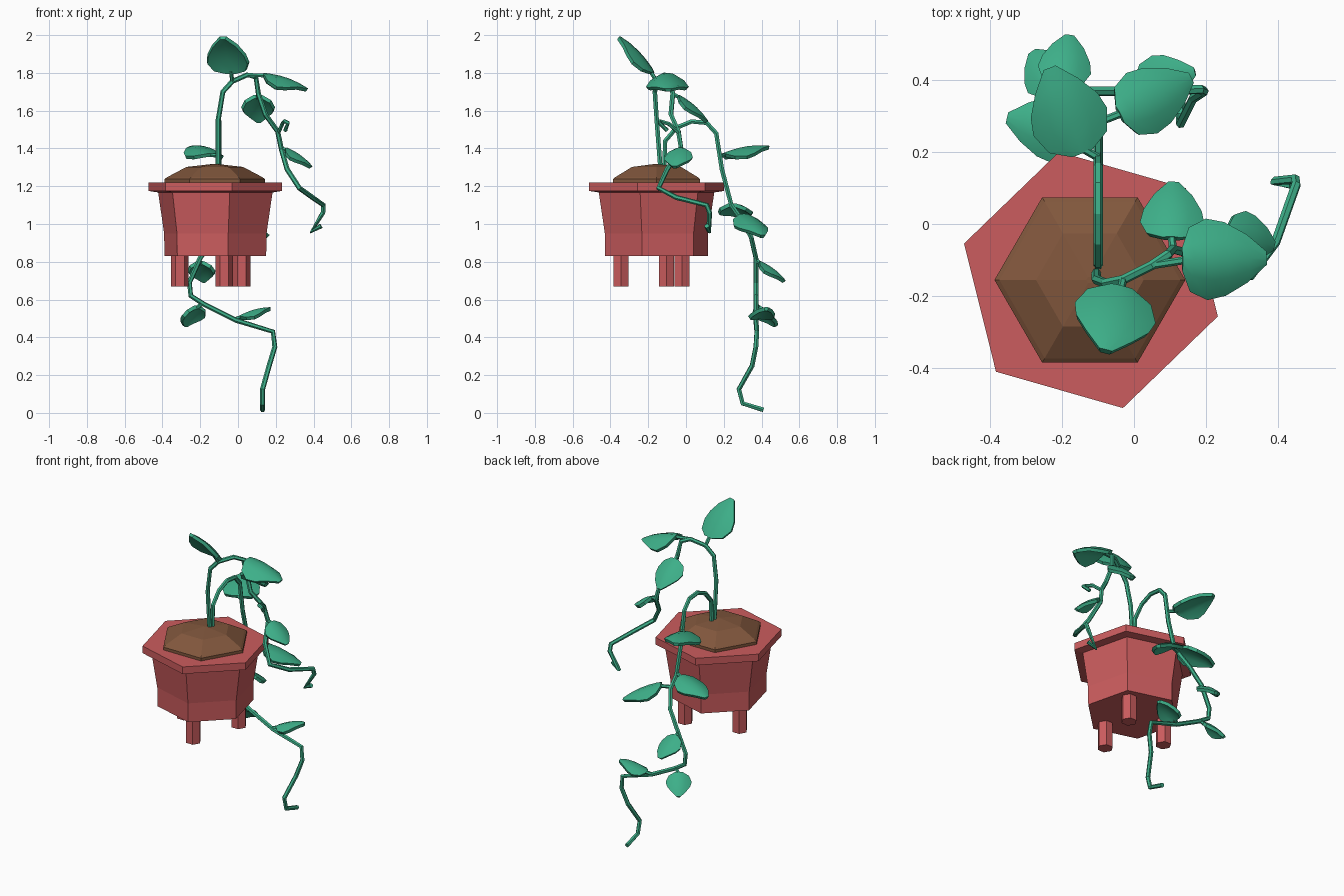
import bpy, bmesh, math
from mathutils import Vector

if "Cube" in bpy.data.objects:
    bpy.data.objects.remove(bpy.data.objects["Cube"])


def material(name, rgb):
    m = bpy.data.materials.new(name)
    m.diffuse_color = (*rgb, 1)
    m.use_nodes = True
    m.node_tree.nodes["Principled BSDF"].inputs["Base Color"].default_value = m.diffuse_color
    return m


RED = material("terracotta red", (0.60, 0.108, 0.112))
BROWN = material("soil brown", (0.22, 0.095, 0.046))
GREEN = material("leaf green", (0.047, 0.43, 0.25))
CX, CY = -0.12, -0.156


def make_object(name, bm, mat):
    bmesh.ops.recalc_face_normals(bm, faces=bm.faces)
    me = bpy.data.meshes.new(name)
    bm.to_mesh(me)
    bm.free()
    me.materials.append(mat)
    ob = bpy.data.objects.new(name, me)
    bpy.context.collection.objects.link(ob)
    return ob


def hex_lathe(name, profile, centre, degrees, mat):
    """Six-sided solid from a (radius, z) profile, capped at both ends."""
    bm = bmesh.new()
    rings = []
    for r, z in profile:
        rings.append([bm.verts.new((centre[0] + r * math.cos(math.radians(degrees + 60 * i)),
                                    centre[1] + r * math.sin(math.radians(degrees + 60 * i)), z))
                      for i in range(6)])
    for a, b in zip(rings, rings[1:]):
        for i in range(6):
            j = (i + 1) % 6
            bm.faces.new((a[i], a[j], b[j], b[i]))
    bm.faces.new(rings[0])
    bm.faces.new(rings[-1])
    return make_object(name, bm, mat)


def stem(name, points, radius=0.0135):
    """Low-poly tube along a path."""
    cu = bpy.data.curves.new(name, 'CURVE')
    cu.dimensions = '3D'
    cu.bevel_depth = radius
    cu.bevel_resolution = 1
    cu.use_fill_caps = True
    sp = cu.splines.new('POLY')
    sp.points.add(len(points) - 1)
    for p, co in zip(sp.points, points):
        p.co = (*co, 1)
    cu.materials.append(GREEN)
    ob = bpy.data.objects.new(name, cu)
    bpy.context.collection.objects.link(ob)
    bpy.ops.object.select_all(action='DESELECT')
    ob.select_set(True)
    bpy.context.view_layer.objects.active = ob
    bpy.ops.object.convert(target='MESH')
    for p in bpy.context.object.data.polygons:
        p.use_smooth = False


LEAF_OUTLINE = [(0, 0.25), (0.12, 0.78), (0.35, 1.0), (0.55, 0.9), (0.78, 0.58), (1, 0.14)]


def leaf(name, joint, base, tip, width, droop=0.2):
    """Arched leaf from base to tip, with a short stalk back to the vine."""
    joint, base, tip = Vector(joint), Vector(base), Vector(tip)
    d = tip - base
    side = d.cross(Vector((0, 0, 1))).normalized()
    up = side.cross(d).normalized()
    bm = bmesh.new()
    rows = []
    for u, w in LEAF_OUTLINE:
        row = []
        for v in (-1, -0.5, 0, 0.5, 1):
            s = v * w
            h = width * (0.3 * u * (1 - u) - droop * s * s)
            row.append(bm.verts.new(base + d * u + side * s * width / 2 + up * h))
        rows.append(row)
    for a, b in zip(rows, rows[1:]):
        for i in range(4):
            bm.faces.new((a[i], a[i + 1], b[i + 1], b[i]))
    ob = make_object(name, bm, GREEN)
    mod = ob.modifiers.new("thickness", 'SOLIDIFY')
    mod.thickness = 0.02
    mod.offset = 0
    bpy.ops.object.select_all(action='DESELECT')
    ob.select_set(True)
    bpy.context.view_layer.objects.active = ob
    bpy.ops.object.modifier_apply(modifier=mod.name)
    bpy.ops.object.shade_smooth_by_angle(angle=math.radians(35))
    stem(name + "_stalk", [joint, base + d * 0.06], 0.011)


# pot with overhanging rim, and three feet
hex_lathe("pot", [(0.28, 0.83), (0.282, 0.95), (0.315, 1.167), (0.368, 1.175), (0.368, 1.22)],
          (CX, CY), -16, RED)
for k, ang in enumerate((44, 164, 284)):
    a = math.radians(ang)
    hex_lathe(f"foot_{k + 1}", [(0.046, 0.67), (0.046, 0.84)],
              (CX + 0.195 * math.cos(a), CY + 0.195 * math.sin(a)), 0, RED)

# soil mound
hex_lathe("soil", [(0.266, 1.215), (0.266, 1.238), (0.252, 1.248), (0.15, 1.302), (0.01, 1.318)],
          (CX - 0.003, CY), 0, BROWN)

# vine that climbs and hangs over the right side
stem("side_vine", [(-0.105, -0.135, 1.29), (-0.105, -0.155, 1.55), (-0.08, -0.165, 1.70),
                   (-0.03, -0.155, 1.755), (0.05, -0.115, 1.79), (0.095, -0.085, 1.775),
                   (0.108, -0.07, 1.69), (0.145, -0.08, 1.58), (0.21, -0.04, 1.49),
                   (0.23, -0.025, 1.395), (0.26, -0.10, 1.29), (0.325, -0.145, 1.19),
                   (0.395, -0.05, 1.14), (0.452, 0.11, 1.10), (0.45, 0.125, 1.06),
                   (0.39, 0.12, 0.96), (0.44, 0.11, 0.99)])
stem("tendril", [(0.215, -0.04, 1.485), (0.235, -0.09, 1.53), (0.245, -0.14, 1.545),
                 (0.265, -0.14, 1.535), (0.25, -0.10, 1.495)], 0.011)
leaf("top_leaf", (-0.03, -0.155, 1.755), (-0.035, -0.18, 1.80), (-0.08, -0.355, 1.985), 0.225, 0.15)
leaf("right_leaf", (0.05, -0.115, 1.79), (0.135, -0.10, 1.79), (0.365, -0.095, 1.71), 0.215, 0.28)
leaf("inner_leaf", (0.108, -0.07, 1.69), (0.105, -0.04, 1.675), (0.11, 0.11, 1.54), 0.17)
leaf("lower_right_leaf", (0.23, -0.025, 1.40), (0.255, -0.03, 1.395), (0.385, -0.06, 1.30), 0.145)

# vine that trails down behind the pot
stem("back_vine", [(-0.10, -0.115, 1.29), (-0.10, -0.11, 1.44), (-0.10, -0.05, 1.51),
                   (-0.10, 0.03, 1.543), (-0.10, 0.11, 1.535), (-0.10, 0.16, 1.48),
                   (-0.10, 0.19, 1.29), (-0.10, 0.24, 1.10), (-0.095, 0.29, 1.03),
                   (-0.13, 0.345, 0.93), (-0.20, 0.37, 0.82), (-0.257, 0.37, 0.69),
                   (-0.25, 0.37, 0.62), (-0.18, 0.37, 0.575), (-0.01, 0.37, 0.49),
                   (0.185, 0.375, 0.43), (0.195, 0.37, 0.35), (0.165, 0.35, 0.25),
                   (0.13, 0.28, 0.125), (0.13, 0.30, 0.05), (0.13, 0.41, 0.016)])
leaf("back_leaf_1", (-0.10, 0.185, 1.36), (-0.145, 0.20, 1.365), (-0.235, 0.435, 1.405), 0.21)
leaf("back_leaf_2", (-0.10, 0.235, 1.11), (-0.135, 0.245, 1.10), (-0.35, 0.295, 1.04), 0.18)
leaf("back_leaf_3", (-0.095, 0.285, 1.04), (-0.04, 0.305, 1.045), (0.155, 0.405, 0.935), 0.18)
leaf("back_leaf_4", (-0.205, 0.37, 0.81), (-0.20, 0.39, 0.795), (-0.18, 0.52, 0.695), 0.14)
leaf("back_leaf_5", (-0.19, 0.37, 0.58), (-0.215, 0.38, 0.56), (-0.28, 0.475, 0.46), 0.14)
leaf("back_leaf_6", (-0.02, 0.37, 0.495), (0.01, 0.385, 0.505), (0.17, 0.425, 0.55), 0.135)
